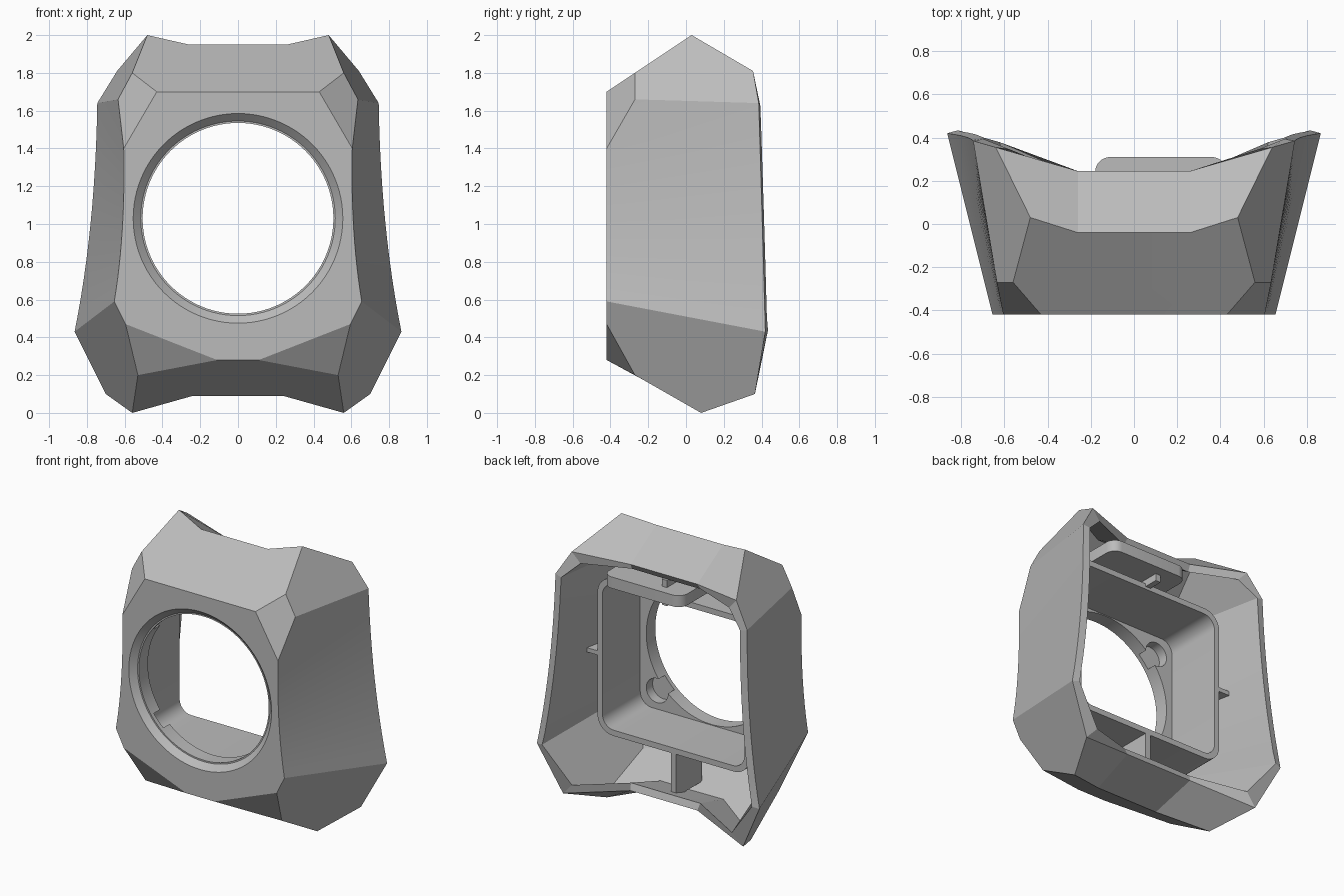
import bpy, bmesh
from math import sin, cos, pi, radians
from mathutils import Vector

cube = bpy.data.objects.get("Cube")
if cube:
    bpy.data.objects.remove(cube)

grey = bpy.data.materials.new("plain grey")
grey.use_nodes = True
grey.diffuse_color = (0.5, 0.5, 0.5, 1)
grey.node_tree.nodes["Principled BSDF"].inputs["Base Color"].default_value = (0.5, 0.5, 0.5, 1)

MID = 1.03   # height of the opening's centre


def make(name, bm):
    mesh = bpy.data.meshes.new(name)
    bm.to_mesh(mesh)
    bm.free()
    obj = bpy.data.objects.new(name, mesh)
    bpy.context.collection.objects.link(obj)
    mesh.materials.append(grey)
    return obj


def loft(name, sections):
    """Solid through matching closed loops of points, capped at both ends."""
    bm = bmesh.new()
    rings = [[bm.verts.new(p) for p in s] for s in sections]
    n = len(rings[0])
    for a, b in zip(rings, rings[1:]):
        for i in range(n):
            j = (i + 1) % n
            bm.faces.new((a[i], a[j], b[j], b[i]))
    bm.faces.new(rings[0])
    bm.faces.new(rings[-1])
    bmesh.ops.recalc_face_normals(bm, faces=bm.faces)
    return make(name, bm)


def circle(r, y, x=0, z=MID, n=96):
    return [(x + r * cos(2 * pi * i / n), y, z + r * sin(2 * pi * i / n)) for i in range(n)]


def round_rect(w, h, r, n=8):
    pts = []
    for k, (sx, sy) in enumerate(((1, 1), (-1, 1), (-1, -1), (1, -1))):
        for i in range(n + 1):
            a = (k + i / n) * pi / 2
            pts.append((sx * (w - r) + r * cos(a), sy * (h - r) + r * sin(a)))
    return pts


def rect_duct(name, w, h, r, y0, y1):
    outline = round_rect(w, h, r)
    return loft(name, [[(x, y, MID + z) for x, z in outline] for y in (y0, y1)])


def box(name, x0, x1, y0, y1, z0, z1):
    return loft(name, [[(x0, y0, z), (x1, y0, z), (x1, y1, z), (x0, y1, z)] for z in (z0, z1)])


def apply(obj, kind, **settings):
    mod = obj.modifiers.new(kind.lower(), kind)
    for key, value in settings.items():
        setattr(mod, key, value)
    bpy.context.view_layer.objects.active = obj
    bpy.ops.object.modifier_apply(modifier=mod.name)


def cut(obj, cutter):
    cutter.hide_render = True
    apply(obj, "BOOLEAN", operation="DIFFERENCE", solver="EXACT", object=cutter)
    bpy.data.objects.remove(cutter)


def smooth(obj, angle):
    bpy.ops.object.select_all(action="DESELECT")
    obj.select_set(True)
    bpy.context.view_layer.objects.active = obj
    bpy.ops.object.shade_smooth_by_angle(angle=radians(angle))


# Shell: key corners of the left half
front_top, top_corner = (0.43, -0.42, 1.70), (0.56, -0.27, 1.80)
top_peak, top_dip = (0.48, 0.03, 2.0), (0.26, -0.04, 1.95)
top_back, top_back_dip = (0.64, 0.355, 1.81), (0.26, 0.245, 1.78)
shoulder = (0.635, -0.27, 1.66)
low_front, low_inner = (0.595, -0.42, 0.47), (0.11, -0.42, 0.28)
low_corner, low_peak = (0.53, -0.27, 0.20), (0.56, 0.08, 0.0)
low_dip = (0.24, -0.07, 0.09)
low_back, low_back_dip = (0.70, 0.365, 0.10), (0.26, 0.245, 0.19)


def curve(a, c, b, n=12):
    a, b, c = Vector(a), Vector(b), Vector(c)
    return [a * (1 - t) ** 2 + c * 2 * t * (1 - t) + b * t * t for t in (i / n for i in range(n + 1))]


def centre(p):
    return (0, p[1], p[2])


front_edge = curve((0.605, -0.42, 1.40), (0.595, -0.42, 0.95), (0.655, -0.42, 0.59))
back_edge = curve((0.745, 0.385, 1.64), (0.755, 0.405, 0.98), (0.865, 0.42, 0.43))

panels = [
    [centre(front_top), front_top, *front_edge, low_front, low_inner, centre(low_inner)],
    [centre(front_top), front_top, top_corner, top_peak, top_dip, centre(top_dip)],
    [front_top, top_corner, shoulder, front_edge[0]],
    [top_corner, top_peak, top_back, back_edge[0], shoulder],
    [top_peak, top_back, top_back_dip, top_dip],
    [centre(top_dip), top_dip, top_back_dip, centre(top_back_dip)],
    [shoulder, back_edge[0], front_edge[0]],
    [low_front, low_inner, low_corner],
    [centre(low_inner), low_inner, low_corner, low_peak, low_dip, centre(low_dip)],
    [front_edge[-1], low_front, low_corner, low_peak, low_back, back_edge[-1]],
    [low_peak, low_back, low_back_dip, low_dip],
    [centre(low_dip), low_dip, low_back_dip, centre(low_back_dip)],
]
for i in range(len(front_edge) - 1):
    panels.append([front_edge[i], back_edge[i], back_edge[i + 1], front_edge[i + 1]])

bm = bmesh.new()
for panel in panels:
    bm.faces.new([bm.verts.new(p) for p in panel])
bmesh.ops.remove_doubles(bm, verts=bm.verts, dist=0.0005)
bmesh.ops.recalc_face_normals(bm, faces=bm.faces)
bm.faces.ensure_lookup_table()
front = max(bm.faces, key=lambda f: abs(f.normal.y) * f.calc_area())
if front.normal.y > 0:
    bmesh.ops.reverse_faces(bm, faces=bm.faces)
shell = make("outer_shell", bm)
apply(shell, "MIRROR", use_clip=True, merge_threshold=0.001)
apply(shell, "SOLIDIFY", thickness=0.05, offset=-1, use_even_offset=True)

# Round opening with a bevelled rim
cut(shell, loft("opening_cutter", [circle(0.56, -0.425), circle(0.505, -0.37), circle(0.505, -0.2)]))
smooth(shell, 12)

# Inner duct: rounded rectangle behind a round-holed plate
duct = rect_duct("inner_duct", 0.59, 0.55, 0.12, -0.38, 0.14)
cut(duct, rect_duct("duct_cutter", 0.552, 0.51, 0.09, -0.28, 0.3))
cut(duct, loft("hole_cutter", [circle(0.505, -0.5), circle(0.505, -0.2)]))
for sx in (-1, 1):
    for sz in (-1, 1):
        cut(duct, loft("pocket_cutter", [circle(0.085, y, sx * 0.42, MID + sz * 0.38, 32)
                                         for y in (-0.35, -0.2)]))
smooth(duct, 30)

# Ribs joining the duct to the shell
box("left_rib", 0.57, 0.68, 0.0, 0.14, MID - 0.015, MID + 0.015)
box("right_rib", -0.68, -0.57, 0.0, 0.14, MID - 0.015, MID + 0.015)
box("top_rib", -0.02, 0.02, -0.1, 0.24, 1.56, 1.74)
box("bottom_rib", -0.02, 0.02, -0.15, 0.14, 0.18, 0.5)

# Off-centre latch tab above the duct
plan = round_rect(0.305, 0.18, 0.07)
tab = loft("latch_tab", [[(x + 0.125, y + 0.13, z) for x, y in plan] for z in (1.61, 1.69)])
smooth(tab, 30)
